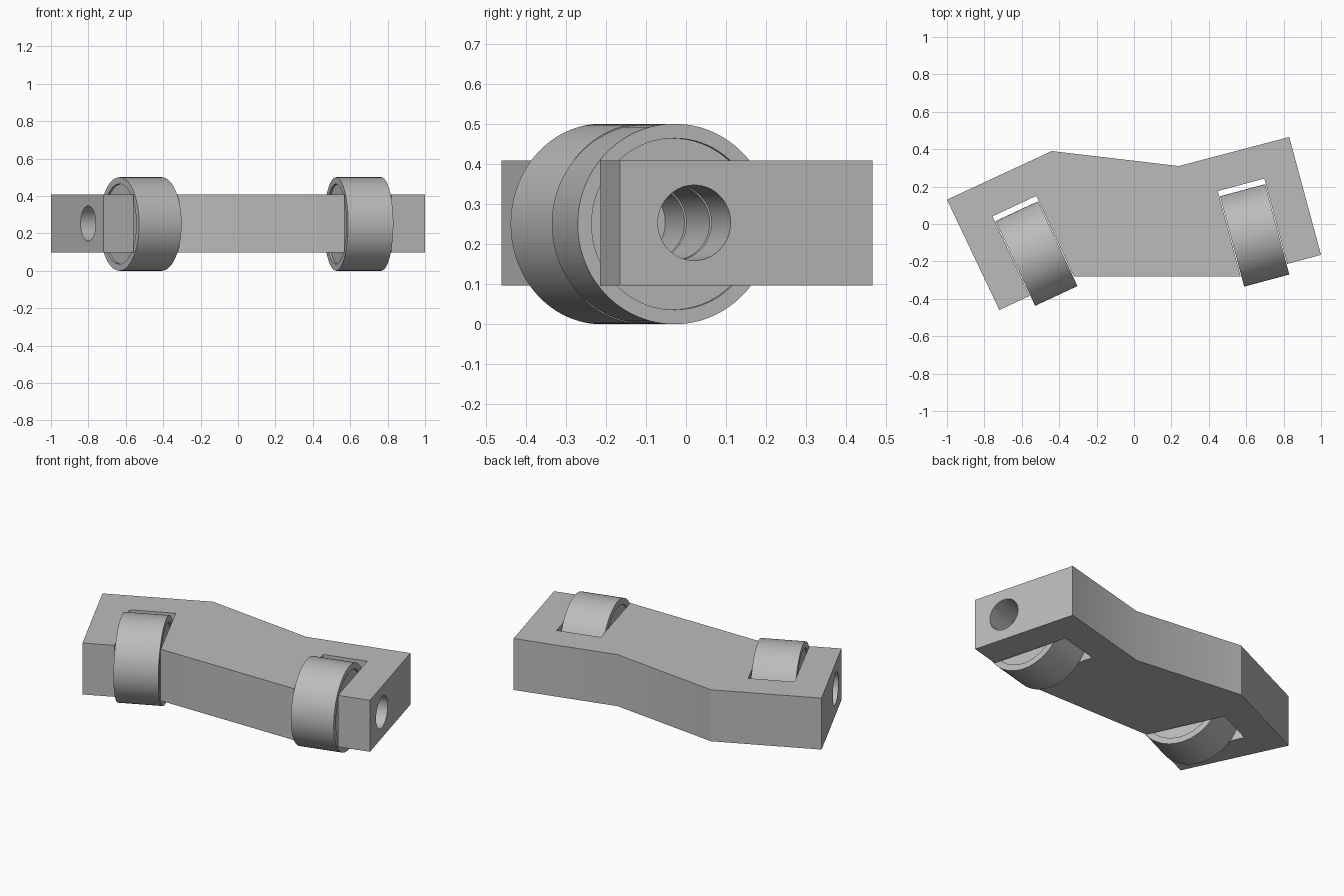
import bpy, bmesh
from math import radians
from mathutils import Matrix

cube = bpy.data.objects.get("Cube")
if cube:
    bpy.data.objects.remove(cube, do_unlink=True)

AXLE_Z = 0.25
SIDES = 96

grey = bpy.data.materials.new("plain grey")
grey.use_nodes = True
grey.diffuse_color = (0.5, 0.5, 0.5, 1)
grey.node_tree.nodes["Principled BSDF"].inputs["Base Color"].default_value = (0.5, 0.5, 0.5, 1)


def make_object(name, bm):
    bmesh.ops.recalc_face_normals(bm, faces=bm.faces)
    mesh = bpy.data.meshes.new(name)
    bm.to_mesh(mesh)
    bm.free()
    mesh.materials.append(grey)
    obj = bpy.data.objects.new(name, mesh)
    bpy.context.collection.objects.link(obj)
    return obj


def placed(x, y, angle):
    return Matrix.Translation((x, y, AXLE_Z)) @ Matrix.Rotation(radians(angle), 4, "Z")


def cylinder(radius, length):
    """Cylinder lying along its own x axis."""
    bm = bmesh.new()
    bmesh.ops.create_cone(bm, cap_ends=True, segments=SIDES, radius1=radius, radius2=radius,
                          depth=length, matrix=Matrix.Rotation(radians(90), 4, "Y"))
    return bm


def cut(obj, cutter):
    mod = obj.modifiers.new("cut", "BOOLEAN")
    mod.operation = "DIFFERENCE"
    mod.solver = "EXACT"
    mod.object = cutter
    bpy.context.view_layer.update()
    bpy.context.view_layer.objects.active = obj
    bpy.ops.object.modifier_apply(modifier=mod.name)


# Bent bar, drawn as a plan outline and raised
outline = [(-1, 0.13), (-0.72, -0.46), (-0.335, -0.28), (0.57, -0.28),
           (1, -0.165), (0.83, 0.465), (0.24, 0.31), (-0.44, 0.39)]
bm = bmesh.new()
base = bm.faces.new([bm.verts.new((x, y, 0.097)) for x, y in outline])
top = bmesh.ops.extrude_face_region(bm, geom=[base])["geom"]
bmesh.ops.translate(bm, vec=(0, 0, 0.312),
                    verts=[v for v in top if isinstance(v, bmesh.types.BMVert)])
bar = make_object("bent_bar", bm)
parts = [bar]

# Each roller sits in an open slot, with an axle bore entering from the bar end
for side, x, y, angle, outward in (("right", -0.521, -0.158, 25, -1),
                                   ("left", 0.645, -0.061, 15, 1)):
    frame = placed(x, y, angle)

    # Slot cutter
    bm = bmesh.new()
    bmesh.ops.create_cube(bm, size=1)
    bmesh.ops.scale(bm, vec=(0.258, 0.88, 1), verts=bm.verts)
    bmesh.ops.translate(bm, vec=(0, -0.16, 0), verts=bm.verts)
    slot = make_object("slot_cutter", bm)
    slot.matrix_world = frame

    # Bore cutter, blind at the inner end
    bm = cylinder(0.094, 0.8)
    bmesh.ops.translate(bm, vec=(outward * 0.085, 0, 0.003), verts=bm.verts)
    bore = make_object("bore_cutter", bm)
    bore.matrix_world = frame

    # Roller with shallow recessed sides
    bm = cylinder(0.25, 0.25)
    caps = [f for f in bm.faces if len(f.verts) > 4]
    bmesh.ops.inset_individual(bm, faces=caps, thickness=0.036)
    bmesh.ops.inset_individual(bm, faces=caps, thickness=0.0005, depth=-0.012)
    roller = make_object(side + "_roller", bm)
    roller.matrix_world = frame
    parts.append(roller)

    cut(bar, slot)
    cut(bar, bore)
    cut(roller, bore)
    for cutter in (slot, bore):
        bpy.data.objects.remove(cutter, do_unlink=True)

# Smooth the round surfaces and keep hard edges
bpy.ops.object.select_all(action="DESELECT")
for obj in parts:
    obj.select_set(True)
bpy.context.view_layer.objects.active = bar
bpy.ops.object.shade_smooth_by_angle(angle=radians(30))
